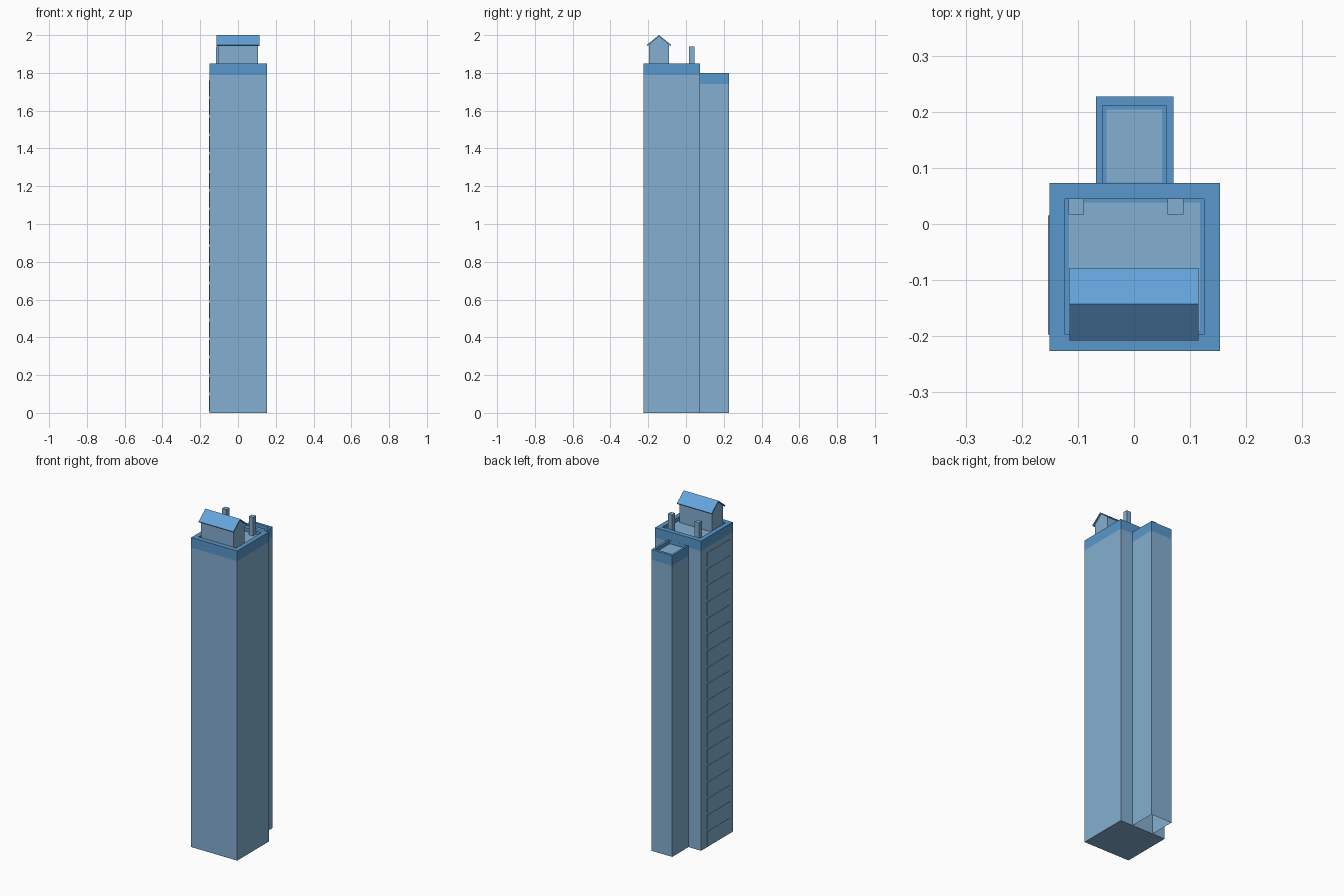
import bpy, bmesh

if "Cube" in bpy.data.objects:
    bpy.data.objects.remove(bpy.data.objects["Cube"])


def material(name, rgb):
    """Flat colour from sRGB bytes, stored as linear."""
    m = bpy.data.materials.new(name)
    lin = [(c / 255 / 12.92) if c < 11 else ((c / 255 + 0.055) / 1.055) ** 2.4 for c in rgb]
    m.diffuse_color = (*lin, 1)
    m.use_nodes = True
    m.node_tree.nodes["Principled BSDF"].inputs["Base Color"].default_value = m.diffuse_color
    return m


WALL = material("pale blue wall", (132, 175, 209))
BAND = material("mid blue parapet", (88, 151, 204))
ROOF = material("bright blue roof", (100, 163, 220))


def add_object(name, bm, mats):
    me = bpy.data.meshes.new(name)
    bm.to_mesh(me)
    bm.free()
    for m in mats:
        me.materials.append(m)
    ob = bpy.data.objects.new(name, me)
    bpy.context.collection.objects.link(ob)
    return ob


def add_box(bm, x0, x1, y0, y1, z0, z1):
    vs = bmesh.ops.create_cube(bm, size=1)["verts"]
    for v in vs:
        v.co = (x1 if v.co.x > 0 else x0, y1 if v.co.y > 0 else y0, z1 if v.co.z > 0 else z0)
    return vs


def box(name, dims, mat):
    bm = bmesh.new()
    add_box(bm, *dims)
    return add_object(name, bm, [mat])


def set_rect(face, x0, x1, y0, y1):
    c = face.calc_center_median()
    for v in face.verts:
        v.co.x = x1 if v.co.x > c.x else x0
        v.co.y = y1 if v.co.y > c.y else y0


def tower(name, outer, well, floor, z_top, band, depth, open_base=False):
    """Shaft with a coloured parapet band and a sunken roof well."""
    bm = bmesh.new()
    add_box(bm, *outer, 0, z_top - band)
    top = max(bm.faces, key=lambda f: f.calc_center_median().z)
    top = bmesh.ops.extrude_discrete_faces(bm, faces=[top])["faces"][0]
    bmesh.ops.translate(bm, verts=top.verts, vec=(0, 0, band))
    # parapet rim, inner walls, then pale floor with a blue border
    bmesh.ops.inset_individual(bm, faces=[top], thickness=0.005)
    set_rect(top, *well)
    top = bmesh.ops.extrude_discrete_faces(bm, faces=[top])["faces"][0]
    bmesh.ops.translate(bm, verts=top.verts, vec=(0, 0, -depth))
    bmesh.ops.inset_individual(bm, faces=[top], thickness=0.005)
    set_rect(top, *floor)
    for f in bm.faces:
        f.material_index = int(f.calc_center_median().z > z_top - band + 0.001)
    top.material_index = 0
    if open_base:
        base = min(bm.faces, key=lambda f: f.calc_center_median().z)
        bmesh.ops.delete(bm, geom=[base], context="FACES_ONLY")
    return add_object(name, bm, [WALL, BAND])


# Towers
FLOOR = 1.83
tower("main_tower", (-0.151, 0.153, -0.226, 0.073), (-0.123, 0.125, -0.197, 0.045),
      (-0.116, 0.118, -0.19, 0.038), 1.85, 0.06, 1.85 - FLOOR)
tower("rear_tower", (-0.068, 0.07, 0.073, 0.227), (-0.056, 0.057, 0.0735, 0.211),
      (-0.049, 0.05, 0.074, 0.204), 1.80, 0.06, 0.02, open_base=True)

# Stack of thin panels on the left wall
bm = bmesh.new()
for i in range(18):
    z = 0.01 + 0.098 * i
    add_box(bm, -0.153, -0.151, -0.197, 0.015, z, z + 0.083)
add_object("left_wall_panels", bm, [WALL])

# Chimneys
for side, x in (("left", -0.117), ("right", 0.06)):
    box("chimney_" + side, (x, x + 0.028, 0.017, 0.045, FLOOR, 1.94), WALL)


def prism(name, profile, x0, x1, mat):
    """Extrude a (y, z) profile along x."""
    bm = bmesh.new()
    f = bm.faces.new([bm.verts.new((x0, y, z)) for y, z in profile])
    r = bmesh.ops.extrude_face_region(bm, geom=[f])
    vs = [g for g in r["geom"] if isinstance(g, bmesh.types.BMVert)]
    bmesh.ops.translate(bm, verts=vs, vec=(x1 - x0, 0, 0))
    bmesh.ops.recalc_face_normals(bm, faces=bm.faces)
    return add_object(name, bm, [mat])


# Rooftop house with a gabled roof
Y = -0.143
prism("rooftop_house", [(Y - 0.052, FLOOR), (Y + 0.052, FLOOR), (Y + 0.052, 1.95),
                        (Y, 1.993), (Y - 0.052, 1.95)], -0.107, 0.107, WALL)
prism("gable_roof", [(Y - 0.065, 1.948), (Y - 0.061, 1.942), (Y, 1.993), (Y + 0.061, 1.942),
                     (Y + 0.065, 1.948), (Y, 2.0)], -0.115, 0.115, ROOF)
